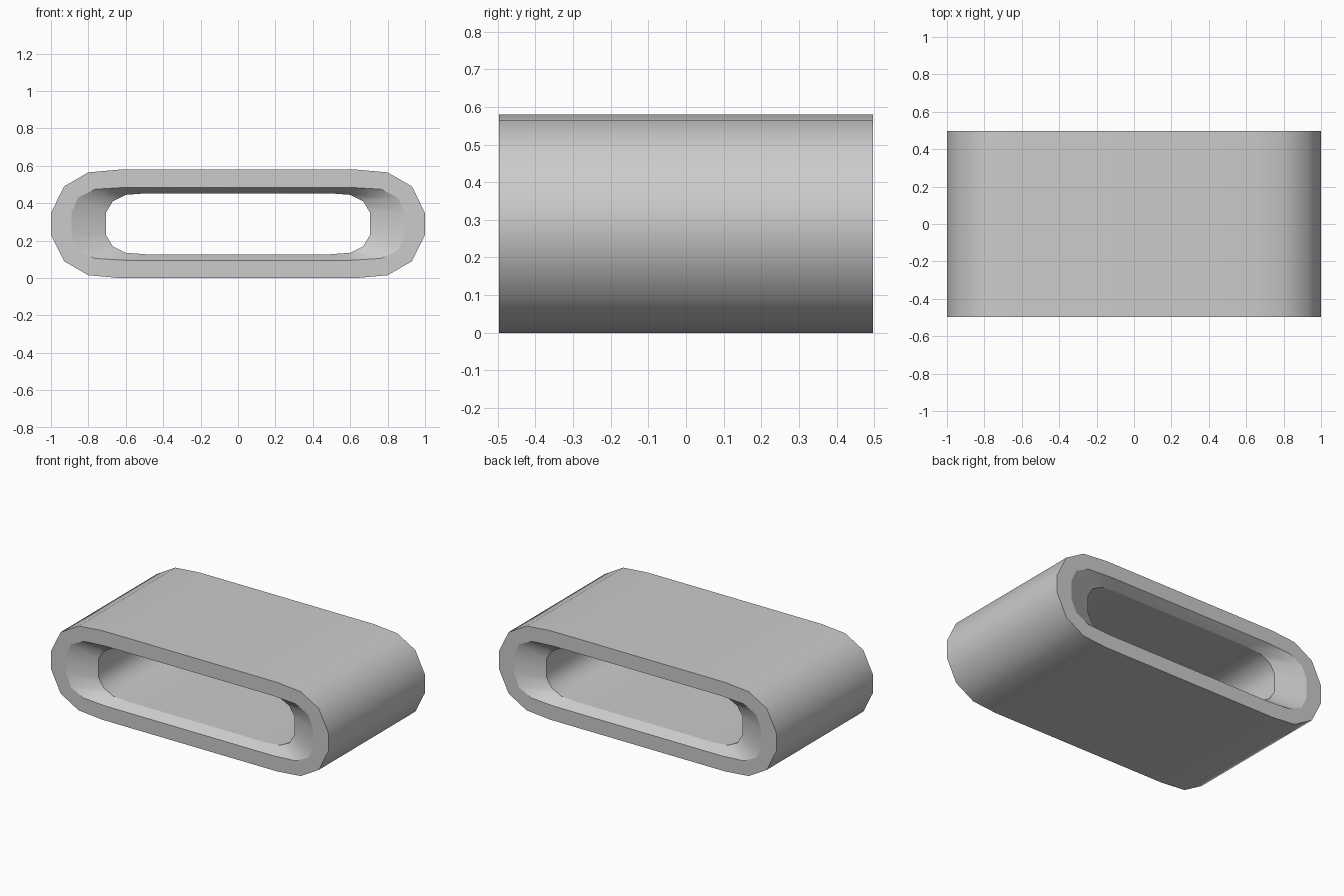
import bpy
import bmesh

if "Cube" in bpy.data.objects:
    bpy.data.objects.remove(bpy.data.objects["Cube"])

MID_Z = 0.29       # height of the centre line
HALF_Y = 0.4975    # half depth
FLARE = 0.07       # depth of the flared mouth at each end

# Quarter profiles (x, z from centre), from the side round to the top
OUTER = [(1.0, 0.058), (0.93, 0.2), (0.8, 0.275), (0.63, 0.29)]
MOUTH = [(0.89, 0.062), (0.855, 0.14), (0.765, 0.185), (0.6, 0.195)]
WAIST = [(0.707, 0.058), (0.67, 0.12), (0.6, 0.155), (0.49, 0.163)]


def full_loop(q):
    """Mirror a quarter profile into a closed loop."""
    top = q + [(-x, z) for x, z in reversed(q)]
    return top + [(-x, -z) for x, z in top]


bm = bmesh.new()

# Rings in order: front rim, front flare, tunnel, back flare, back rim, outside
stations = [(OUTER, -HALF_Y), (MOUTH, -HALF_Y), (WAIST, -HALF_Y + FLARE),
            (WAIST, HALF_Y - FLARE), (MOUTH, HALF_Y), (OUTER, HALF_Y)]
rings = [[bm.verts.new((x, y, z + MID_Z)) for x, z in full_loop(q)]
         for q, y in stations]

# Bridge neighbouring rings; the flat rims stay flat shaded
for i, a in enumerate(rings):
    b = rings[(i + 1) % len(rings)]
    n = len(a)
    for k in range(n):
        m = (k + 1) % n
        face = bm.faces.new((a[k], a[m], b[m], b[k]))
        face.smooth = i not in (0, 4)

# Keep every ring edge crisp
for ring in rings:
    for k, v in enumerate(ring):
        bm.edges.get((v, ring[(k + 1) % len(ring)])).smooth = False

bmesh.ops.recalc_face_normals(bm, faces=bm.faces)
mesh = bpy.data.meshes.new("slotted_sleeve")
bm.to_mesh(mesh)
bm.free()
bpy.context.collection.objects.link(bpy.data.objects.new("slotted_sleeve", mesh))
